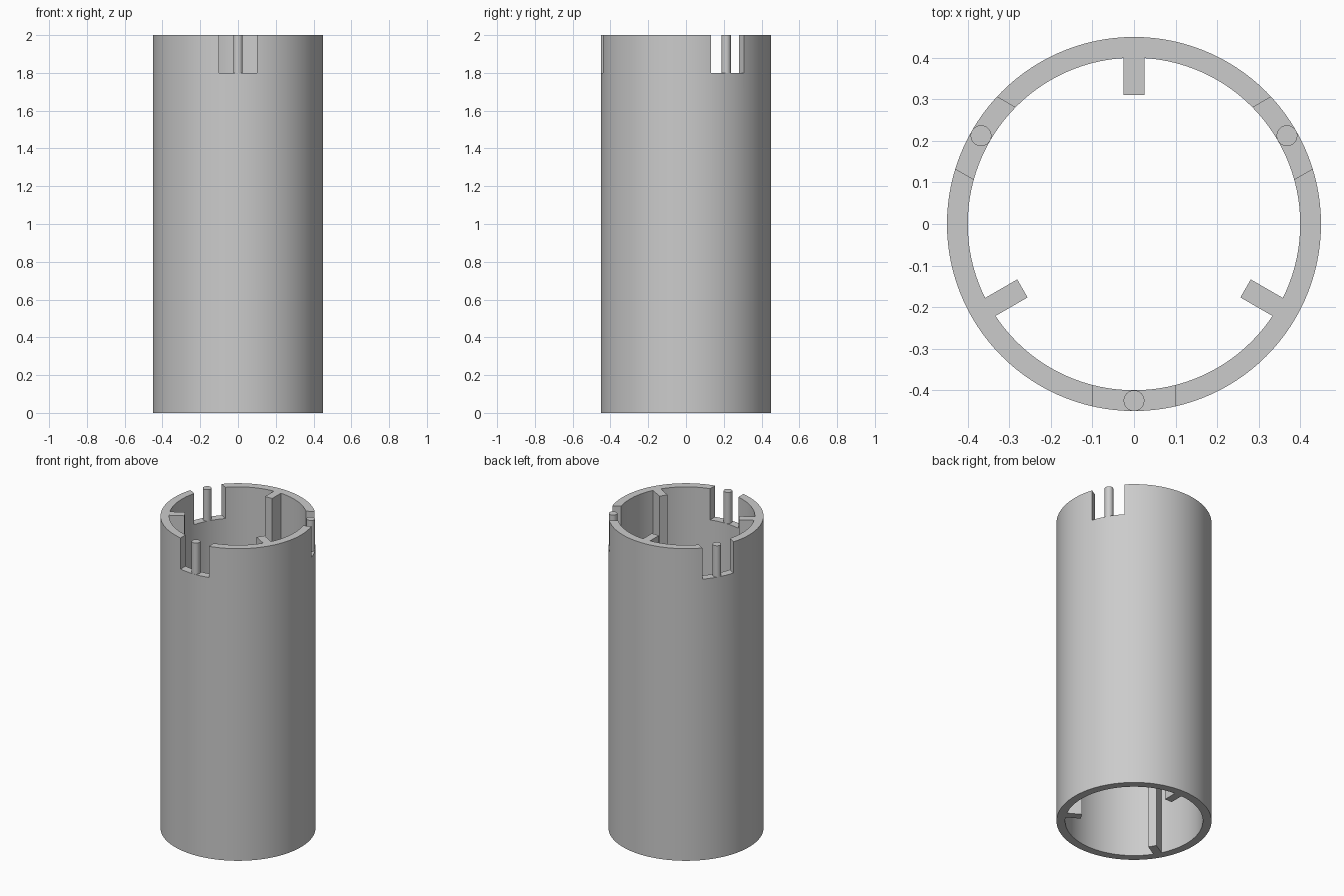
import bpy, bmesh
from math import radians, pi
from mathutils import Matrix, Vector

if "Cube" in bpy.data.objects:
    bpy.data.objects.remove(bpy.data.objects["Cube"])

HEIGHT, OUTER, INNER = 2.0, 0.45, 0.40
NOTCH_Z = 1.8

grey = bpy.data.materials.new("light_grey")
grey.use_nodes = True
colour = (0.6, 0.6, 0.6, 1)
grey.diffuse_color = colour
grey.node_tree.nodes["Principled BSDF"].inputs["Base Color"].default_value = colour


def finish(bm, name):
    """Turn a bmesh into a grey object in the scene."""
    bmesh.ops.recalc_face_normals(bm, faces=bm.faces)
    mesh = bpy.data.meshes.new(name)
    bm.to_mesh(mesh)
    bm.free()
    mesh.materials.append(grey)
    ob = bpy.data.objects.new(name, mesh)
    bpy.context.collection.objects.link(ob)
    return ob


def radial_box(name, angle, r0, r1, width, z0, z1):
    """A box reaching from radius r0 to r1 in the given direction."""
    bm = bmesh.new()
    size = Matrix.Diagonal((r1 - r0, width, z1 - z0, 1))
    place = Matrix.Translation(((r0 + r1) / 2, 0, (z0 + z1) / 2))
    bmesh.ops.create_cube(bm, size=1, matrix=Matrix.Rotation(radians(angle), 4, "Z") @ place @ size)
    return finish(bm, name)


def activate(ob):
    bpy.ops.object.select_all(action="DESELECT")
    ob.select_set(True)
    bpy.context.view_layer.objects.active = ob


def combine(target, tool, operation):
    """Apply a boolean and discard the tool object."""
    mod = target.modifiers.new(operation.lower(), "BOOLEAN")
    mod.operation, mod.solver, mod.object = operation, "EXACT", tool
    activate(target)
    bpy.ops.object.modifier_apply(modifier=mod.name)
    bpy.data.objects.remove(tool)


# Tube wall: a rectangle spun around the axis
bm = bmesh.new()
corners = [(INNER, 0), (OUTER, 0), (OUTER, HEIGHT), (INNER, HEIGHT)]
verts = [bm.verts.new((r, 0, z)) for r, z in corners]
edges = [bm.edges.new((verts[i], verts[(i + 1) % 4])) for i in range(4)]
bmesh.ops.spin(bm, geom=verts + edges, cent=Vector(), axis=(0, 0, 1), angle=2 * pi, steps=120)
bmesh.ops.remove_doubles(bm, verts=bm.verts, dist=0.0001)
tube = finish(bm, "tube_wall")

# Full-height inner ribs
for angle in (90, 210, 330):
    combine(tube, radial_box("rib", angle, 0.31, 0.425, 0.05, 0, HEIGHT), "UNION")

# Top notches, each with a standing pin
pins = []
for angle in (-90, 30, 150):
    combine(tube, radial_box("notch_cutter", angle, 0.3, 0.6, 0.2, NOTCH_Z, 2.2), "DIFFERENCE")
    bm = bmesh.new()
    z0 = NOTCH_Z - 0.01
    place = Matrix.Rotation(radians(angle), 4, "Z") @ Matrix.Translation((0.425, 0, (z0 + HEIGHT) / 2))
    bmesh.ops.create_cone(bm, cap_ends=True, segments=32, radius1=0.025, radius2=0.025,
                          depth=HEIGHT - z0, matrix=place)
    pins.append(finish(bm, "notch_pin"))

for ob in [tube] + pins:
    activate(ob)
    bpy.ops.object.shade_smooth_by_angle(angle=radians(30))
